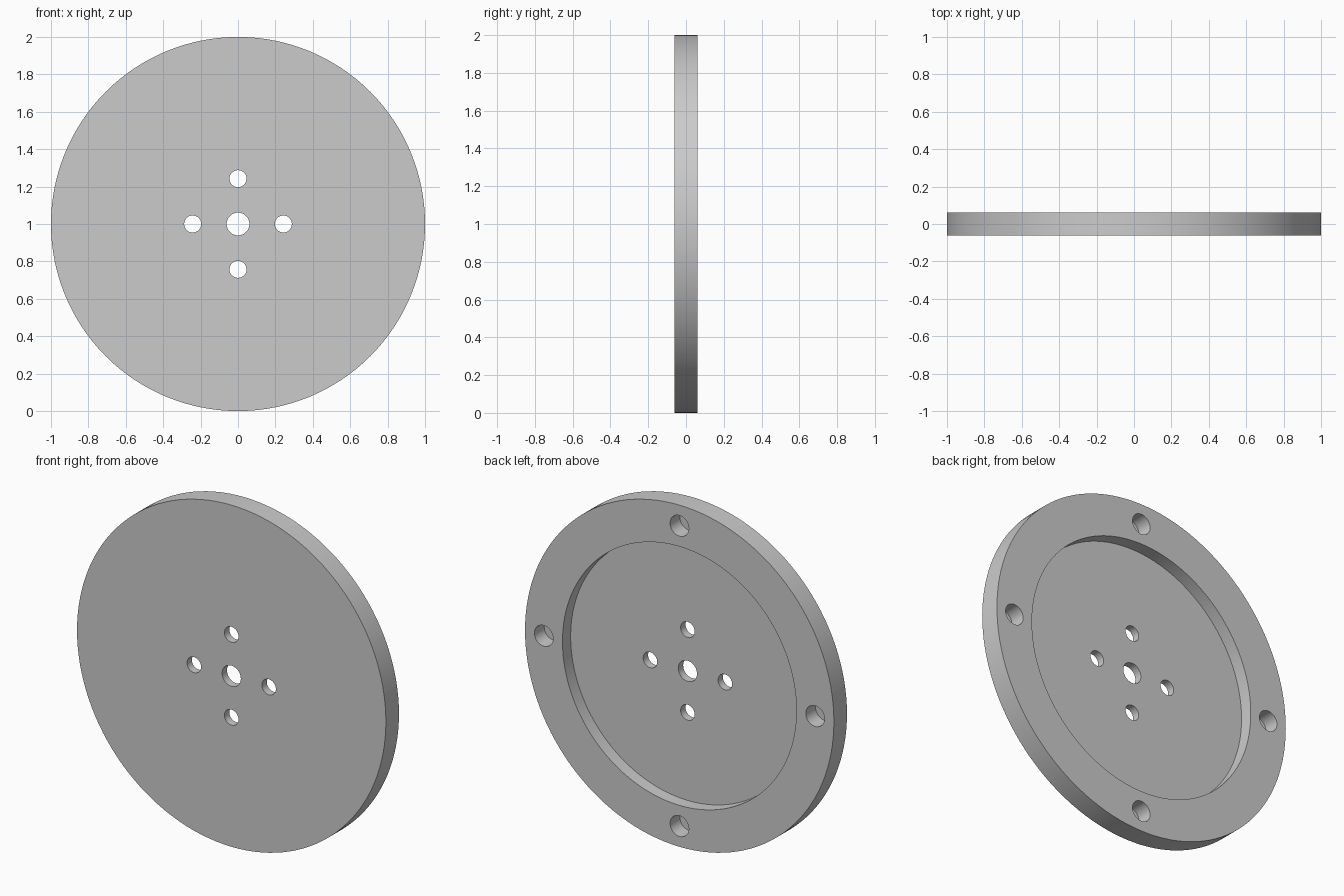
import bpy
from math import radians, sin, cos, pi

# Remove the default object
cube = bpy.data.objects.get("Cube")
if cube:
    bpy.data.objects.remove(cube, do_unlink=True)

UNIT = 1 / 33            # one design unit, the disc radius being 33
THICK = 4 * UNIT
FRONT, BACK = -THICK / 2, THICK / 2
MARGIN = 0.05            # cutters overshoot open faces

grey = bpy.data.materials.new("plain_grey")
grey.use_nodes = True
colour = (0.6, 0.6, 0.6, 1)
grey.diffuse_color = colour
grey.node_tree.nodes["Principled BSDF"].inputs["Base Color"].default_value = colour


def cylinder(name, radius, y0, y1, x=0, z=0, sides=48):
    """Cylinder along y, placed relative to the disc centre."""
    bpy.ops.mesh.primitive_cylinder_add(
        vertices=sides, radius=radius, depth=y1 - y0,
        location=(x, (y0 + y1) / 2, 1 + z), rotation=(pi / 2, 0, 0))
    obj = bpy.context.object
    obj.name = name
    obj.data.materials.append(grey)
    return obj


def cut(target, cutter):
    """Subtract the cutter from the target, then discard it."""
    cutter.hide_render = True
    mod = target.modifiers.new(cutter.name, "BOOLEAN")
    mod.operation = "DIFFERENCE"
    mod.solver = "EXACT"
    mod.object = cutter
    bpy.context.view_layer.objects.active = target
    bpy.ops.object.modifier_apply(modifier=mod.name)
    bpy.data.objects.remove(cutter, do_unlink=True)


# Disc with a round recess in its back
disc = cylinder("flange_disc", 1, FRONT, BACK, sides=128)
cut(disc, cylinder("recess", 25 * UNIT, BACK - 2.5 * UNIT, BACK + MARGIN, sides=128))

# Central bore
cut(disc, cylinder("bore", 2 * UNIT, FRONT - MARGIN, BACK + MARGIN))

# Four through holes around the bore and four blind holes in the rim
for i in range(4):
    dx, dz = cos(i * pi / 2), sin(i * pi / 2)
    cut(disc, cylinder("through_hole", 1.5 * UNIT, FRONT - MARGIN, BACK + MARGIN,
                       8 * UNIT * dx, 8 * UNIT * dz))
    cut(disc, cylinder("rim_hole", 2 * UNIT, BACK - 3 * UNIT, BACK + MARGIN,
                       29 * UNIT * dx, 29 * UNIT * dz))

# Smooth round walls with crisp edges
bpy.ops.object.select_all(action="DESELECT")
disc.select_set(True)
bpy.context.view_layer.objects.active = disc
bpy.ops.object.shade_smooth_by_angle(angle=radians(30))
